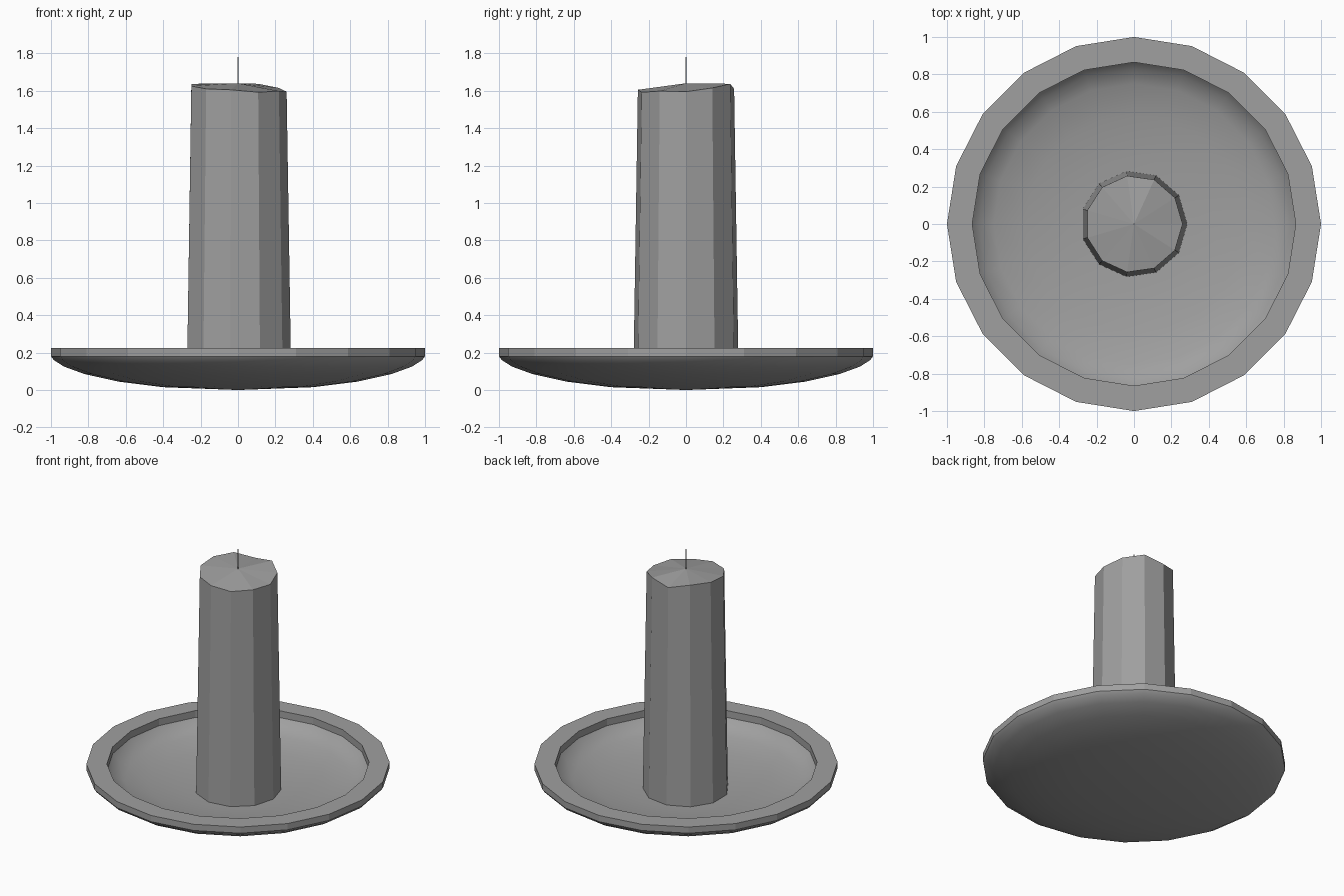
import bpy, bmesh
from math import cos, sin, tau

cube = bpy.data.objects.get("Cube")
if cube:
    bpy.data.objects.remove(cube, do_unlink=True)

grey = bpy.data.materials.new("plain_grey")
grey.use_nodes = True
COLOUR = (0.35, 0.35, 0.35, 1)
grey.diffuse_color = COLOUR
grey.node_tree.nodes["Principled BSDF"].inputs["Base Color"].default_value = COLOUR


def lathe(name, profile, sides, smooth_rows=(), top_heights=None):
    """Turn a closed (radius, z) profile around z; radius 0 becomes a pole."""
    bm = bmesh.new()
    rings = []
    for row, (r, z) in enumerate(profile):
        if r == 0:
            rings.append([bm.verts.new((0, 0, z))] * sides)
            continue
        ring = []
        for i in range(sides):
            a = tau * i / sides
            h = top_heights[i] if top_heights and row == 1 else z
            ring.append(bm.verts.new((r * cos(a), r * sin(a), h)))
        rings.append(ring)
    for row, (low, high) in enumerate(zip(rings, rings[1:])):
        for i in range(sides):
            j = (i + 1) % sides
            corners = list(dict.fromkeys((low[i], low[j], high[j], high[i])))
            bm.faces.new(corners).smooth = row in smooth_rows
    bmesh.ops.holes_fill(bm, edges=[e for e in bm.edges if e.is_boundary])
    bmesh.ops.recalc_face_normals(bm, faces=bm.faces[:])
    mesh = bpy.data.meshes.new(name)
    bm.to_mesh(mesh)
    bm.free()
    mesh.materials.append(grey)
    obj = bpy.data.objects.new(name, mesh)
    bpy.context.collection.objects.link(obj)
    return obj


# Shallow dish: rounded underside, flat faceted rim, sunken floor
underside = [(0, 0), (0.4, 0.015), (0.64, 0.045), (0.82, 0.085), (0.93, 0.125), (0.985, 0.16)]
rim = [(1, 0.18), (1, 0.225), (0.865, 0.225), (0.865, 0.175)]
floor = [(0.83, 0.135), (0.75, 0.1), (0.58, 0.065), (0.35, 0.04), (0, 0.03)]
band = len(underside)
dish_rows = [r for r in range(band + len(rim) + len(floor)) if r not in (band, band + 1, band + 2)]
lathe("dish", underside + rim + floor, 20, dish_rows)

# Tapered candle with an uneven melted top edge
edge = [1.595, 1.615, 1.637, 1.61, 1.64, 1.635, 1.625, 1.61, 1.605, 1.592, 1.598]
lathe("candle", [(0.285, 0.03), (0.26, 1.6), (0, 1.64)], 11, top_heights=edge)

# Thin upright wick
lathe("wick", [(0.004, 1.62), (0.004, 1.78)], 6)
